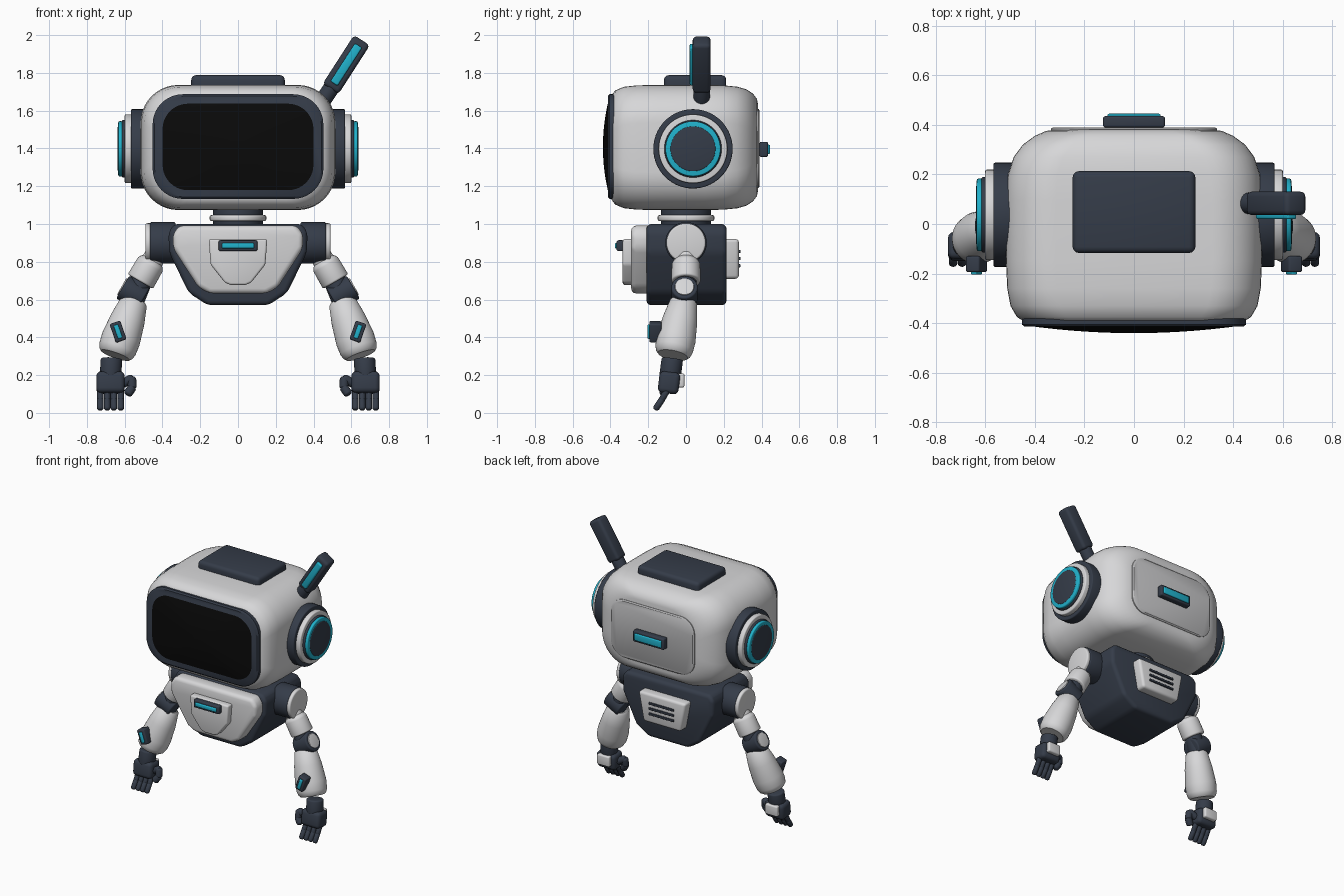
import bpy, bmesh, math
from mathutils import Vector, Matrix

if "Cube" in bpy.data.objects:
    bpy.data.objects.remove(bpy.data.objects["Cube"], do_unlink=True)


def material(name, rgb):
    m = bpy.data.materials.new(name)
    m.use_nodes = True
    m.diffuse_color = (*rgb, 1)
    m.node_tree.nodes["Principled BSDF"].inputs["Base Color"].default_value = (*rgb, 1)
    return m


WHITE = material("shell_white", (0.68, 0.68, 0.69))
GREY = material("panel_grey", (0.52, 0.52, 0.53))
NAVY = material("dark_slate", (0.035, 0.045, 0.066))
CYAN = material("glow_cyan", (0.015, 0.44, 0.6))
BLACK = material("screen_black", (0.003, 0.003, 0.003))


def finish(name, bm, mat, bevel=0, angle=40, segments=3):
    """Round the sharp edges, then make a smooth shaded object."""
    bmesh.ops.recalc_face_normals(bm, faces=bm.faces)
    if bevel:
        sharp = [e for e in bm.edges if e.calc_face_angle(0) > math.radians(angle)]
        bmesh.ops.bevel(bm, geom=sharp, offset=bevel, segments=segments,
                        profile=0.5, affect='EDGES', clamp_overlap=True)
    mesh = bpy.data.meshes.new(name)
    bm.to_mesh(mesh)
    bm.free()
    mesh.materials.append(mat)
    ob = bpy.data.objects.new(name, mesh)
    bpy.context.collection.objects.link(ob)
    bpy.ops.object.select_all(action='DESELECT')
    ob.select_set(True)
    bpy.context.view_layer.objects.active = ob
    bpy.ops.object.shade_smooth_by_angle(angle=math.radians(35))
    return ob


def loft(name, rings, mat, bevel=0, angle=40):
    """Skin a row of point rings and cap both ends."""
    bm = bmesh.new()
    rows = [[bm.verts.new(p) for p in ring] for ring in rings]
    n = len(rows[0])
    for a, b in zip(rows, rows[1:]):
        for i in range(n):
            j = (i + 1) % n
            bm.faces.new((a[i], a[j], b[j], b[i]))
    bm.faces.new(rows[0])
    bm.faces.new(rows[-1])
    return finish(name, bm, mat, bevel, angle)


def box(name, size, loc, mat, bevel=0.01, rot=(0, 0, 0)):
    bm = bmesh.new()
    bmesh.ops.create_cube(bm, size=1)
    bmesh.ops.scale(bm, vec=size, verts=bm.verts)
    ob = finish(name, bm, mat, bevel)
    ob.location, ob.rotation_euler = loc, rot
    return ob


def turned(name, p0, p1, profile, mat, bevel=0.01, n=40):
    """Round part from p0 to p1; profile is a radius or (position, radius) pairs."""
    p0, p1 = Vector(p0), Vector(p1)
    if not isinstance(profile, list):
        profile = [(0, profile), (1, profile)]
    q = (p1 - p0).to_track_quat('Z', 'Y')
    rings = [[p0.lerp(p1, t) + q @ Vector((r * math.cos(k * math.tau / n),
              r * math.sin(k * math.tau / n), 0)) for k in range(n)] for t, r in profile]
    return loft(name, rings, mat, bevel)


def rounded(y, w, h, r, zc, n=10):
    """Rounded rectangle facing the front, half sizes w and h."""
    pts = []
    for k, (sx, sz) in enumerate(((1, 1), (-1, 1), (-1, -1), (1, -1))):
        for i in range(n + 1):
            a = (k + i / n) * math.pi / 2
            pts.append(Vector((sx * (w - r) + r * math.cos(a), y,
                               zc + sz * (h - r) + r * math.sin(a))))
    return pts


def plate(name, half, y0, y1, mat, bevel):
    """Symmetric outline in x and z, thickened along y."""
    outline = half + [(-x, z) for x, z in reversed(half)]
    return loft(name, [[(x, y, z) for x, z in outline] for y in (y0, y1)], mat, bevel, 20)


def lamp(name, w, h, loc, depth=0.035, face=-1, rot=0):
    """Dark housing with a glowing bar on its face."""
    x, y, z = loc
    box(name + "_housing", (w, depth, h), loc, NAVY, 0.009, (0, rot, 0))
    box(name + "_bar", (w - 0.035, 0.02, h - 0.03),
        (x, y + face * depth / 2, z), CYAN, 0.006, (0, rot, 0))


# Head shell
HZ = 1.405
shell = [(-0.395, 0.44, 0.275), (-0.375, 0.472, 0.302), (-0.33, 0.498, 0.321),
         (-0.26, 0.511, 0.329), (-0.15, 0.516, 0.331), (0.1, 0.516, 0.331),
         (0.2, 0.508, 0.329), (0.27, 0.485, 0.322), (0.32, 0.448, 0.308),
         (0.355, 0.4, 0.285), (0.375, 0.355, 0.258), (0.38, 0.32, 0.235)]
loft("head_shell", [rounded(y, w, h, 0.2, HZ) for y, w, h in shell], WHITE)

# Visor frame and domed screen
loft("visor_frame", [rounded(y, w, w - 0.175, 0.16, 1.41)
                     for y, w in ((-0.37, 0.452), (-0.405, 0.452), (-0.414, 0.442))], NAVY)
loft("visor_screen", [rounded(-0.412 - 0.028 * (1 - s * s), 0.415 * s, 0.238 * s, 0.14 * s, 1.408)
                      for s in (1, 0.9, 0.75, 0.6, 0.4, 0.2, 0.05)], BLACK)

# Head back panel, lamp and top pad
loft("head_back_panel", [rounded(y, w, w - 0.125, 0.11, 1.4)
                         for y, w in ((0.35, 0.335), (0.383, 0.335), (0.39, 0.327))], GREY)
lamp("head_back_lamp", 0.25, 0.08, (0, 0.412, 1.395), 0.045, 1)
box("head_top_pad", (0.495, 0.33, 0.1), (0, 0.048, 1.738), NAVY, 0.025)

# Antenna
tilt = math.atan2(0.166, 0.258)
turned("antenna_stem", (0.42, 0.083, 1.61), (0.51, 0.083, 1.745), 0.043, NAVY)
box("antenna_handle", (0.1, 0.095, 0.307), (0.573, 0.083, 1.844), NAVY, 0.02, (0, tilt, 0))
box("antenna_light", (0.045, 0.025, 0.24), (0.573, 0.032, 1.844), CYAN, 0.008, (0, tilt, 0))

# Neck
turned("neck_post", (0, 0, 0.97), (0, 0, 1.1), 0.132, NAVY)
turned("neck_ring", (0, 0, 1.015), (0, 0, 1.047), 0.15, WHITE)

# Torso
plate("torso_body", [(0.335, 1.0), (0.368, 0.96), (0.365, 0.85), (0.26, 0.635), (0.16, 0.57)],
      -0.21, 0.215, NAVY, 0.03)
plate("torso_front", [(0.31, 0.992), (0.346, 0.945), (0.343, 0.87), (0.21, 0.665), (0.15, 0.632)],
      -0.29, -0.18, WHITE, 0.026)
plate("chest_shield", [(0.155, 0.92), (0.145, 0.785), (0.07, 0.69), (0.04, 0.677)],
      -0.335, -0.27, WHITE, 0.012)
lamp("chest_lamp", 0.205, 0.058, (0, -0.347, 0.885), 0.04)
plate("back_plate", [(0.19, 0.92), (0.15, 0.71)], 0.19, 0.28, WHITE, 0.018)
for i in range(3):
    box(f"back_vent_{i + 1}", (0.2, 0.014, 0.016), (0, 0.282, 0.855 - 0.038 * i), NAVY, 0.004)

# Ears and arms on both sides
for s, side in ((1, "left"), (-1, "right")):
    def part(name, a, b, profile, mat, bevel=0.01, n=40):
        turned(f"{side}_{name}", (s * a[0], *a[1:]), (s * b[0], *b[1:]), profile, mat, bevel, n)

    def chain(name, points, r):
        """Jointed finger with a rounded end on every link."""
        for i, (a, b) in enumerate(zip(points, points[1:])):
            part(f"{name}_link_{i + 1}", a, b, [(-0.2, r * 0.6), (0, r), (1, r), (1.2, r * 0.6)],
                 NAVY, 0.004, 14)

    # Ear discs
    for name, x0, x1, r, mat in (("ear_base", 0.46, 0.567, 0.21, NAVY),
                                 ("ear_ring", 0.55, 0.6, 0.182, WHITE),
                                 ("ear_gap", 0.58, 0.615, 0.152, NAVY),
                                 ("ear_glow", 0.61, 0.634, 0.146, CYAN),
                                 ("ear_cap", 0.62, 0.637, 0.12, NAVY)):
        part(name, (x0, 0.037, 1.398), (x1, 0.037, 1.398), r, mat, 0.007, 56)

    # Shoulder and upper arm
    part("shoulder", (0.33, 0, 0.9), (0.467, 0, 0.9), 0.11, NAVY)
    part("shoulder_cap", (0.455, 0, 0.9), (0.49, 0, 0.9), 0.104, WHITE)
    part("upper_arm", (0.425, 0, 0.855), (0.517, 0, 0.695),
         [(0, 0.055), (0.3, 0.058), (0.4, 0.075), (1, 0.077)], WHITE)

    # Elbow
    part("elbow_link", (0.5, 0, 0.73), (0.562, -0.01, 0.575), 0.058, NAVY)
    part("elbow_joint", (0.5, -0.008, 0.603), (0.61, -0.008, 0.667), 0.07, NAVY)
    part("elbow_cap", (0.6, -0.008, 0.661), (0.616, -0.008, 0.67), 0.05, WHITE, 0.004)

    # Forearm with lamp
    part("forearm", (0.548, -0.01, 0.597), (0.65, -0.07, 0.305),
         [(0, 0.06), (0.04, 0.073), (0.35, 0.092), (0.7, 0.104), (0.88, 0.101),
          (0.96, 0.093), (1, 0.08)], WHITE, 0)
    lamp(f"{side}_forearm_lamp", 0.06, 0.105, (s * 0.635, -0.162, 0.43), 0.065, -1, s * 0.33)

    # Hand
    part("wrist", (0.67, -0.072, 0.288), (0.675, -0.085, 0.19), 0.057, NAVY)
    box(f"{side}_palm", (0.15, 0.11, 0.115), (s * 0.675, -0.09, 0.16), NAVY, 0.025, (-0.12, 0, 0))
    box(f"{side}_hand_guard", (0.1, 0.035, 0.075), (s * 0.675, -0.026, 0.172), WHITE, 0.01)
    for i in range(4):
        x = 0.621 + 0.036 * i
        chain(f"finger_{i + 1}", [(x, -0.1, 0.12), (x, -0.128, 0.07), (x, -0.158, 0.025)], 0.0175)
    chain("thumb", [(0.61, -0.09, 0.155), (0.563, -0.1, 0.182),
                    (0.56, -0.108, 0.135), (0.583, -0.118, 0.102)], 0.024)
